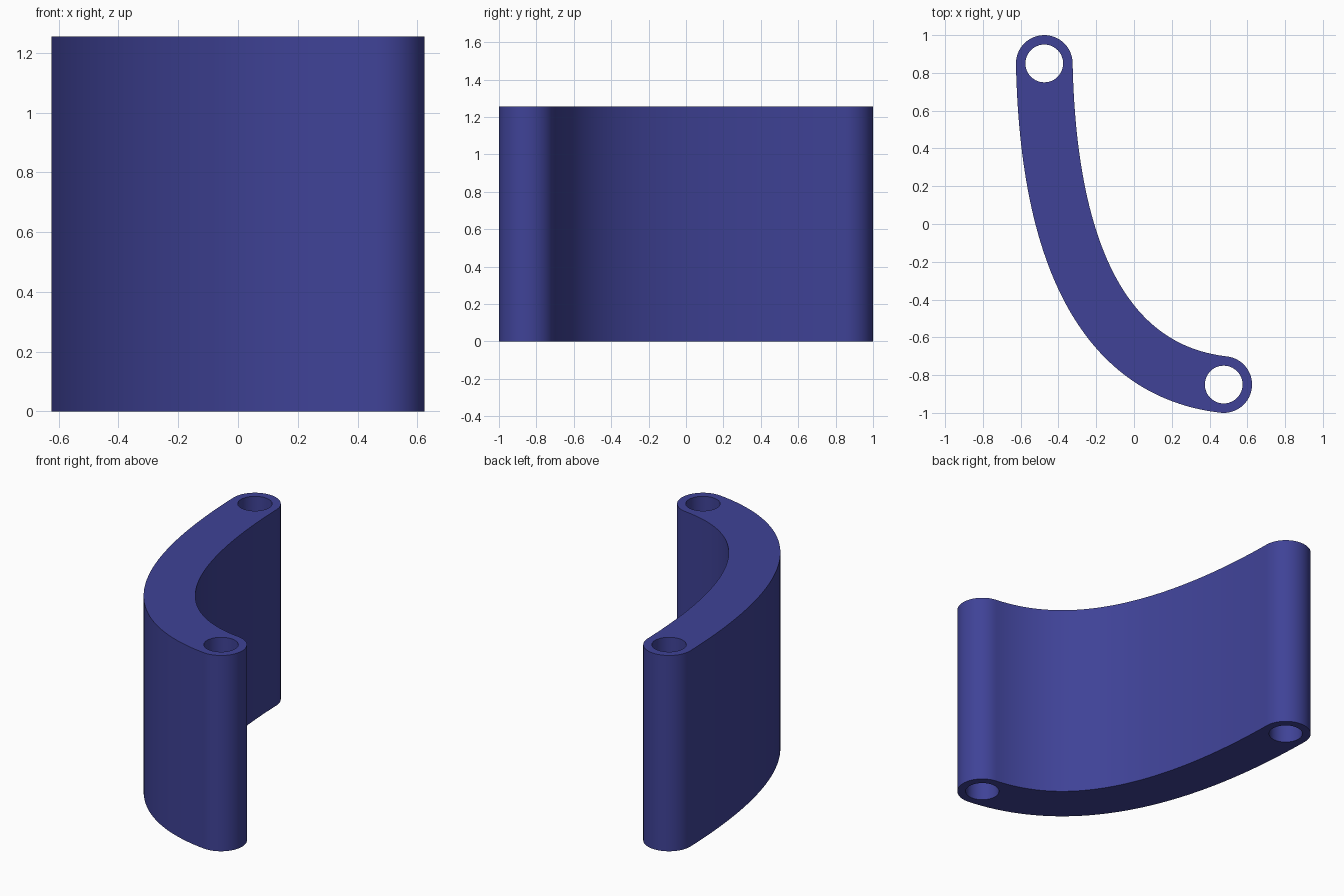
import bpy, bmesh, math
from mathutils import Vector
from mathutils.geometry import interpolate_bezier

if "Cube" in bpy.data.objects:
    bpy.data.objects.remove(bpy.data.objects["Cube"])

HEIGHT, END_RADIUS, HOLE_RADIUS = 1.255, 0.15, 0.10

blue = bpy.data.materials.new("dark blue")
blue.diffuse_color = (0.050, 0.055, 0.31, 1)
blue.use_nodes = True
blue.node_tree.nodes["Principled BSDF"].inputs["Base Color"].default_value = blue.diffuse_color

# Centre line of the curved arm, from the back end to the front end
start, end = Vector((-0.475, 0.85)), Vector((0.475, -0.85))
h1, h2 = Vector((-0.45, -0.34)), Vector((-0.05, -0.79))
line = [p.to_2d() for p in interpolate_bezier(start.to_3d(), h1.to_3d(), h2.to_3d(), end.to_3d(), 65)]


def arc(centre, radius, a0, sweep, n):
    return [centre + radius * Vector((math.cos(a0 + sweep * i / n), math.sin(a0 + sweep * i / n)))
            for i in range(n)]


def side(sign):
    """Centre line shifted sideways by the end radius."""
    pts = []
    for i, p in enumerate(line):
        if i == 0:
            t = h1 - start
        elif i == len(line) - 1:
            t = end - h2
        else:
            t = line[i + 1] - line[i - 1]
        t.normalize()
        pts.append(p + sign * END_RADIUS * Vector((-t.y, t.x)))
    return pts


# Outline: outer side, front round end, inner side, back round end
outer, inner = side(-1), side(1)
d0, d1 = outer[-1] - end, inner[0] - start
outline = outer
outline += arc(end, END_RADIUS, math.atan2(d0.y, d0.x), math.pi, 32)[1:]
outline += inner[::-1]
outline += arc(start, END_RADIUS, math.atan2(d1.y, d1.x), math.pi, 32)[1:]

# Flat profile with a pin hole at each end, extruded upwards
curve = bpy.data.curves.new("arm_profile", "CURVE")
curve.dimensions = "2D"
curve.fill_mode = "BOTH"
curve.extrude = HEIGHT / 2
for loop in (outline, arc(start, HOLE_RADIUS, 0, math.tau, 48), arc(end, HOLE_RADIUS, 0, math.tau, 48)):
    spline = curve.splines.new("POLY")
    spline.points.add(len(loop) - 1)
    for point, co in zip(spline.points, loop):
        point.co = (co.x, co.y, 0, 1)
    spline.use_cyclic_u = True

profile = bpy.data.objects.new("arm_profile", curve)
bpy.context.collection.objects.link(profile)
bpy.context.view_layer.update()
mesh = bpy.data.meshes.new_from_object(profile.evaluated_get(bpy.context.evaluated_depsgraph_get()))
bpy.data.objects.remove(profile)

# Weld caps to walls and stand the arm on the ground
bm = bmesh.new()
bm.from_mesh(mesh)
bmesh.ops.remove_doubles(bm, verts=bm.verts, dist=1e-4)
bmesh.ops.translate(bm, verts=bm.verts, vec=(0, 0, HEIGHT / 2))
bmesh.ops.recalc_face_normals(bm, faces=bm.faces)
for f in bm.faces:
    f.material_index = 0
bm.to_mesh(mesh)
bm.free()

mesh.materials.clear()
mesh.materials.append(blue)
arm = bpy.data.objects.new("curved_arm", mesh)
bpy.context.collection.objects.link(arm)
bpy.context.view_layer.objects.active = arm
arm.select_set(True)
bpy.ops.object.shade_smooth_by_angle(angle=math.radians(30))
